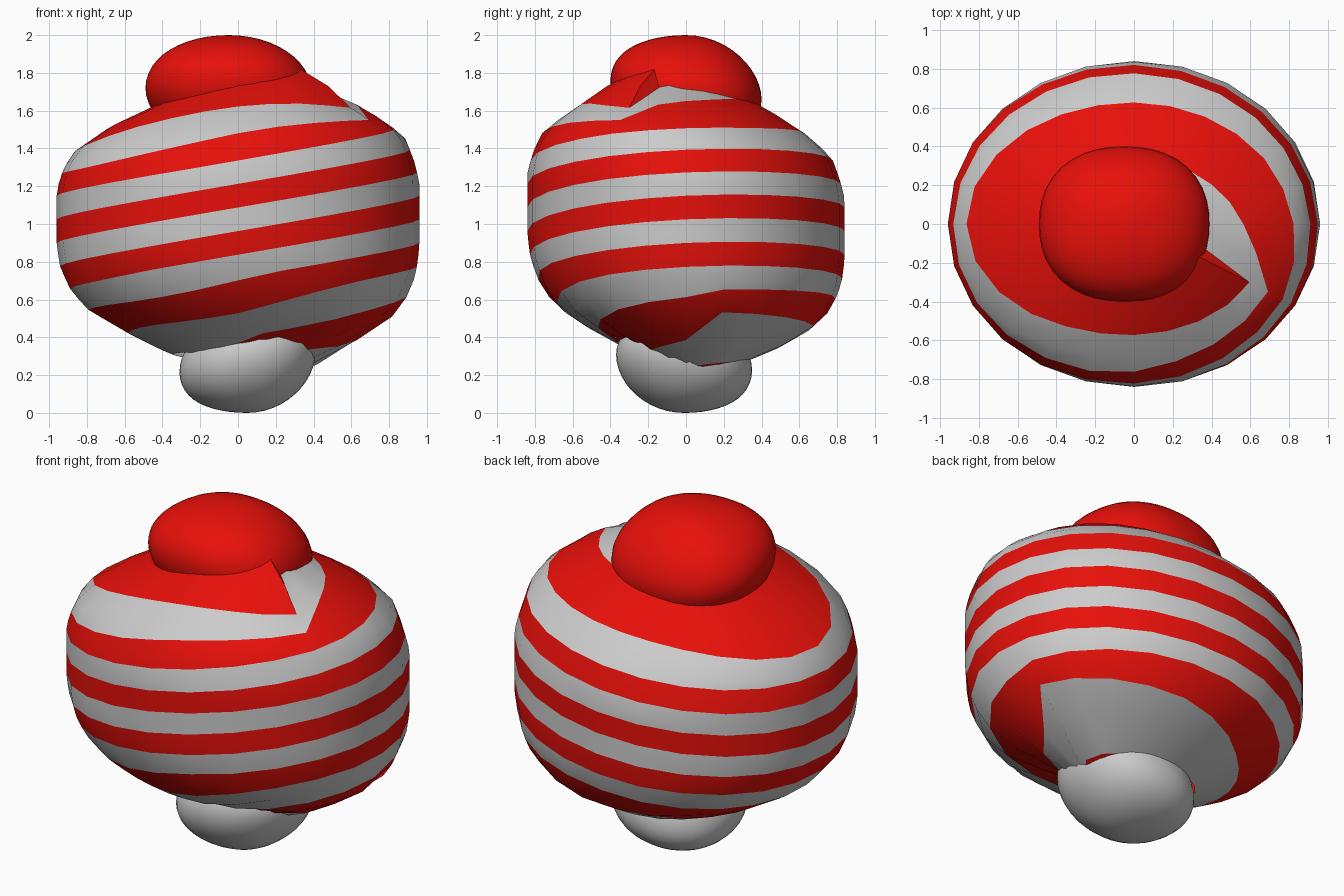
import bpy, bmesh
from math import sin, cos, pi, exp

if "Cube" in bpy.data.objects:
    bpy.data.objects.remove(bpy.data.objects["Cube"])

red = bpy.data.materials.new("red")
red.diffuse_color = (0.80, 0.005, 0.003, 1)
red.use_nodes = True
red.node_tree.nodes["Principled BSDF"].inputs["Base Color"].default_value = red.diffuse_color

SIDES, RX, RY = 24, 0.96, 0.84
# height / relative radius of the body
PROFILE = [(.29, .36), (.36, .54), (.44, .69), (.52, .83), (.62, .92), (.75, .98), (.88, 1),
           (1.2, 1), (1.3, .97), (1.41, .92), (1.5, .80), (1.58, .66), (1.65, .47), (1.75, .25)]


def clamp(v, lo=0, hi=1):
    return min(max(v, lo), hi)


def bump(deg, centre, width):
    d = (deg - centre + 180) % 360 - 180
    return exp(-(d / width) ** 2)


def radius(z):
    for (a, ra), (b, rb) in zip(PROFILE, PROFILE[1:]):
        if z <= b:
            return ra + (rb - ra) * max(0, z - a) / (b - a)
    return PROFILE[-1][1]


def warp(h):
    # stripes widen towards both poles
    if h > 1.42:
        return 1.42 + (h - 1.42) * 1.5
    if h < 0.58:
        return 0.58 + (h - 0.58) * 1.5
    return h


def body_point(a, h):
    # tilted helix height, laid on a slightly sheared barrel
    deg = (a * 180 / pi + 180.001) % 360 - 180
    # sawtooth steps where the spiral ends: top front right, bottom back right
    top_step = clamp((deg + 150) / 118) if deg < -25 else clamp((-13 - deg) / 12)
    low_step = clamp((125 - deg) / 120) if deg > 5 else 0
    r = 0.9
    for _ in range(14):
        x, y = RX * r * cos(a), RY * r * sin(a)
        zz = warp(h) + 0.13 * x
        zz -= 0.22 * top_step * clamp((zz - 1.5) / 0.35)
        zz += 0.11 * low_step * clamp((0.68 - zz) / 0.2)
        zz -= 0.08 * bump(deg, 180, 50) * clamp((zz - 1.25) / 0.2)
        zz -= 0.06 * bump(deg, -90, 45) * clamp((0.74 - zz) / 0.15)
        shear = (0.12 if zz > 1 else 0.08) * x * (clamp(zz, 0.2, 1.8) - 1) - 0.08 * y
        zp = clamp(zz - shear, PROFILE[0][0], PROFILE[-1][0])
        r += 0.5 * (radius(zp) - r)
    r = radius(zp)
    x, y = RX * r * cos(a), RY * r * sin(a)
    fin = 0.10 * top_step * clamp((zp - 1.55) / 0.1)
    # lower rim lifts at the front right and dips at the right
    rim = clamp((0.44 - zp) / 0.12) * (0.07 * bump(deg, -60, 30) - 0.04 * bump(deg, 10, 30))
    return (x, y, zp + shear + fin + rim)


def stripe(name, offset, mat=None):
    bm = bmesh.new()
    prev = None
    for k in range(-SIDES, SIDES * 8):
        a = 2 * pi * k / SIDES
        h = 0.15 + offset + 0.25 * k / SIDES
        row = [bm.verts.new(body_point(a, h + 0.125 * t / 2)) for t in range(3)]
        if prev:
            for i in range(2):
                bm.faces.new((prev[i], row[i], row[i + 1], prev[i + 1]))
        prev = row
    # drop what collapses onto the open rims
    bmesh.ops.remove_doubles(bm, verts=bm.verts, dist=0.0005)
    flat = [f for f in bm.faces if f.calc_area() < 1e-5]
    bmesh.ops.delete(bm, geom=flat, context='FACES')
    loose = [v for v in bm.verts if not v.link_faces]
    bmesh.ops.delete(bm, geom=loose, context='VERTS')
    finish(bm, name, mat, 35)


def finish(bm, name, mat, angle):
    me = bpy.data.meshes.new(name)
    bm.to_mesh(me)
    bm.free()
    ob = bpy.data.objects.new(name, me)
    bpy.context.collection.objects.link(ob)
    if mat:
        me.materials.append(mat)
    bpy.ops.object.select_all(action='DESELECT')
    ob.select_set(True)
    bpy.context.view_layer.objects.active = ob
    bpy.ops.object.shade_smooth_by_angle(angle=angle * pi / 180)


def knob(name, center, size, power, slope, mat=None):
    # rounded pebble whose equator leans along slope (x, y), poles stay put
    bm = bmesh.new()
    bmesh.ops.create_uvsphere(bm, u_segments=40, v_segments=24, radius=1)
    for v in bm.verts:
        p = v.co.copy()
        flat = (p.x ** 2 + p.y ** 2) ** 0.5
        if flat > 1e-6:
            s = flat / (abs(p.x) ** power + abs(p.y) ** power) ** (1 / power)
            p.x *= s
            p.y *= s
        lean = (slope[0] * p.x + slope[1] * p.y) * flat
        v.co = (center[0] + p.x * size[0], center[1] + p.y * size[1],
                center[2] + p.z * size[2] + lean)
    finish(bm, name, mat, 60)


# spiral body
stripe("red_stripe", 0, red)
stripe("grey_stripe", 0.125)

# end knobs
knob("top_knob", (-0.05, 0, 1.71), (0.44, 0.40, 0.29), 2.25, (-0.01, -0.05), red)
knob("bottom_knob", (0.05, -0.01, 0.265), (0.36, 0.36, 0.265), 2.15, (0.05, -0.04))
